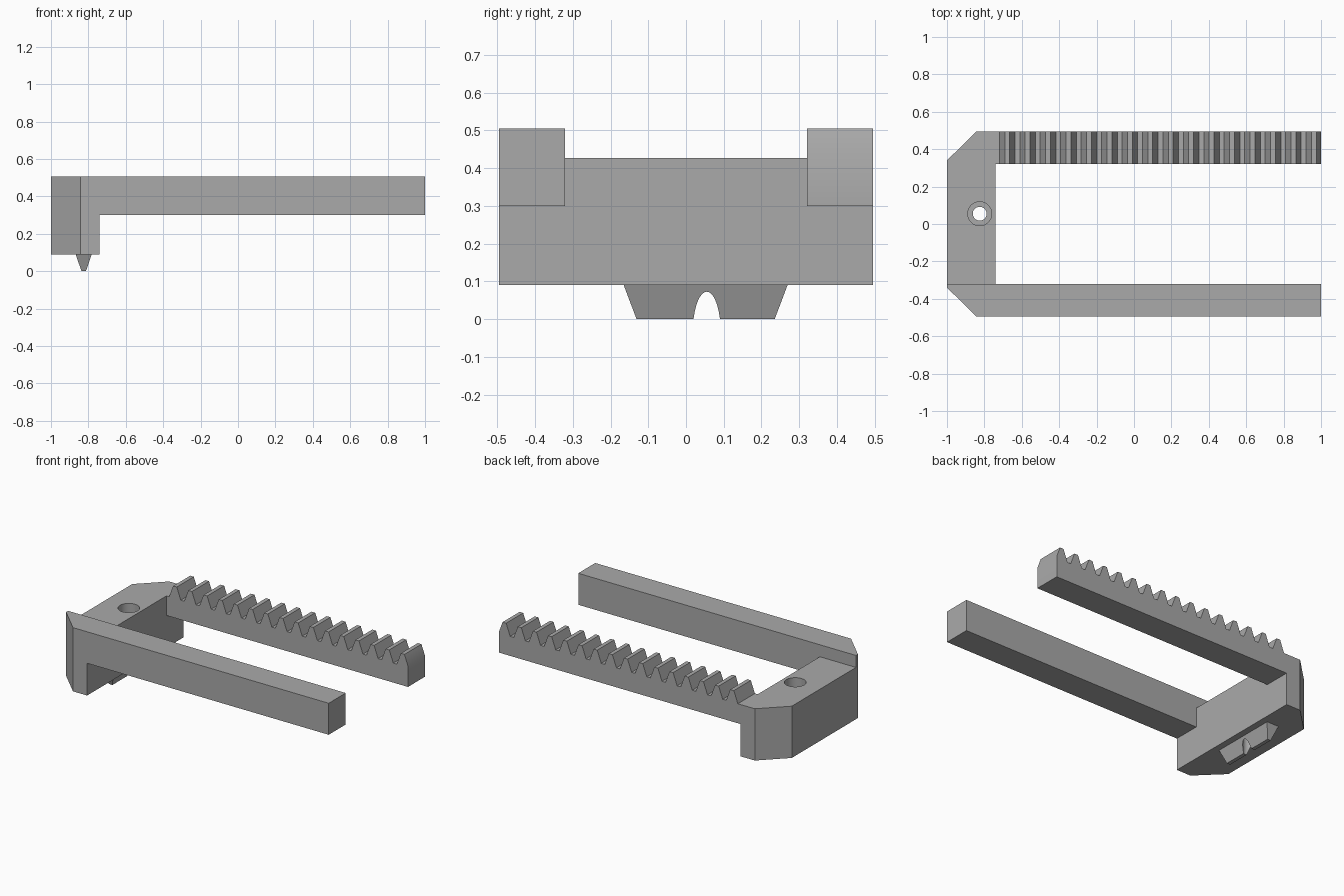
import bpy
import bmesh
from math import radians
from mathutils import Vector

cube = bpy.data.objects.get("Cube")
if cube:
    bpy.data.objects.remove(cube, do_unlink=True)

grey = bpy.data.materials.new("plain grey")
grey.use_nodes = True
COLOUR = (0.40, 0.40, 0.40, 1)
grey.diffuse_color = COLOUR
grey.node_tree.nodes["Principled BSDF"].inputs["Base Color"].default_value = COLOUR

# Main dimensions
HALF_Y, ARM_Y = 0.495, 0.32
BASE_Z, ARM_Z, BAR_TOP, TOP = 0.09, 0.30, 0.427, 0.505
BAR_X, CORNER_X, CORNER_Y = -0.74, -0.842, 0.34
HOLE = Vector((-0.825, 0.055, 0))


def finish(name, bm):
    bmesh.ops.recalc_face_normals(bm, faces=bm.faces)
    mesh = bpy.data.meshes.new(name)
    bm.to_mesh(mesh)
    bm.free()
    mesh.materials.append(grey)
    ob = bpy.data.objects.new(name, mesh)
    bpy.context.collection.objects.link(ob)
    return ob


def prism(name, outline, direction):
    """Extrude a closed outline of 3D points along a direction."""
    bm = bmesh.new()
    face = bm.faces.new([bm.verts.new(p) for p in outline])
    new = bmesh.ops.extrude_face_region(bm, geom=[face])["geom"]
    bmesh.ops.translate(bm, vec=direction,
                        verts=[v for v in new if isinstance(v, bmesh.types.BMVert)])
    return finish(name, bm)


def plan(name, outline, low, high):
    return prism(name, [(x, y, low) for x, y in outline], (0, 0, high - low))


def cylinder(name, radius, low, high):
    bm = bmesh.new()
    bmesh.ops.create_cone(bm, cap_ends=True, segments=48, radius1=radius,
                          radius2=radius, depth=high - low)
    bmesh.ops.translate(bm, verts=bm.verts, vec=HOLE + Vector((0, 0, (low + high) / 2)))
    ob = finish(name, bm)
    ob.hide_render = True
    return ob


def boolean(target, other, operation):
    mod = target.modifiers.new(operation.lower(), 'BOOLEAN')
    mod.operation, mod.solver, mod.object = operation, 'EXACT', other
    bpy.context.view_layer.objects.active = target
    bpy.ops.object.modifier_apply(modifier=mod.name)


# Cross bar with two chamfered outer corners
frame = plan("frame", [(BAR_X, -HALF_Y), (BAR_X, HALF_Y), (CORNER_X, HALF_Y),
                       (-1, CORNER_Y), (-1, -CORNER_Y), (CORNER_X, -HALF_Y)],
             BASE_Z, BAR_TOP)

# Plain front arm, running over the front corner
front_arm = plan("front_arm", [(1, -HALF_Y), (1, -ARM_Y), (-1, -ARM_Y),
                               (-1, -CORNER_Y), (CORNER_X, -HALF_Y)], ARM_Z, TOP)

# Toothed back arm
FIRST, PITCH, SLOPE, TIP = -0.72, 0.1093, 0.029, 0.026
profile = [(1, ARM_Z), (-0.80, ARM_Z), (-0.80, BAR_TOP)]
for i in range(16):
    x = FIRST + i * PITCH
    profile += [(x, BAR_TOP), (x + SLOPE, TOP), (x + SLOPE + TIP, TOP),
                (x + 2 * SLOPE + TIP, BAR_TOP)]
# The last flank is cut off by the end face
x, z = profile.pop()
px = profile[-1][0]
if x > 1:
    profile.append((1, TOP - (TOP - BAR_TOP) * (1 - px) / SLOPE))
else:
    profile += [(x, z), (1, z)]
rack = prism("toothed_arm", [(x, ARM_Y, z) for x, z in profile], (0, HALF_Y - ARM_Y, 0))

# Tapered locating wedge under the bar
bm = bmesh.new()
bmesh.ops.create_cube(bm, size=1)
for v in bm.verts:
    upper = v.co.z > 0
    half_x, half_y = (0.043, 0.217) if upper else (0.012, 0.183)
    v.co = Vector((HOLE.x + (half_x if v.co.x > 0 else -half_x),
                   0.052 + (half_y if v.co.y > 0 else -half_y),
                   BASE_Z if upper else 0))
wedge = finish("locating_wedge", bm)

# Join the frame and drill the stepped screw hole
for arm in (front_arm, rack):
    boolean(frame, arm, 'UNION')
bore = cylinder("bore_cutter", 0.037, -0.1, 0.6)
recess = cylinder("recess_cutter", 0.064, 0.26, 0.6)
for part, cutter in ((frame, bore), (frame, recess), (wedge, bore)):
    boolean(part, cutter, 'DIFFERENCE')
for ob in (front_arm, rack, bore, recess):
    bpy.data.objects.remove(ob, do_unlink=True)

# Smooth the hole walls, keep edges sharp
for ob in (frame, wedge):
    bpy.ops.object.select_all(action='DESELECT')
    ob.select_set(True)
    bpy.context.view_layer.objects.active = ob
    bpy.ops.object.shade_smooth_by_angle(angle=radians(30))
